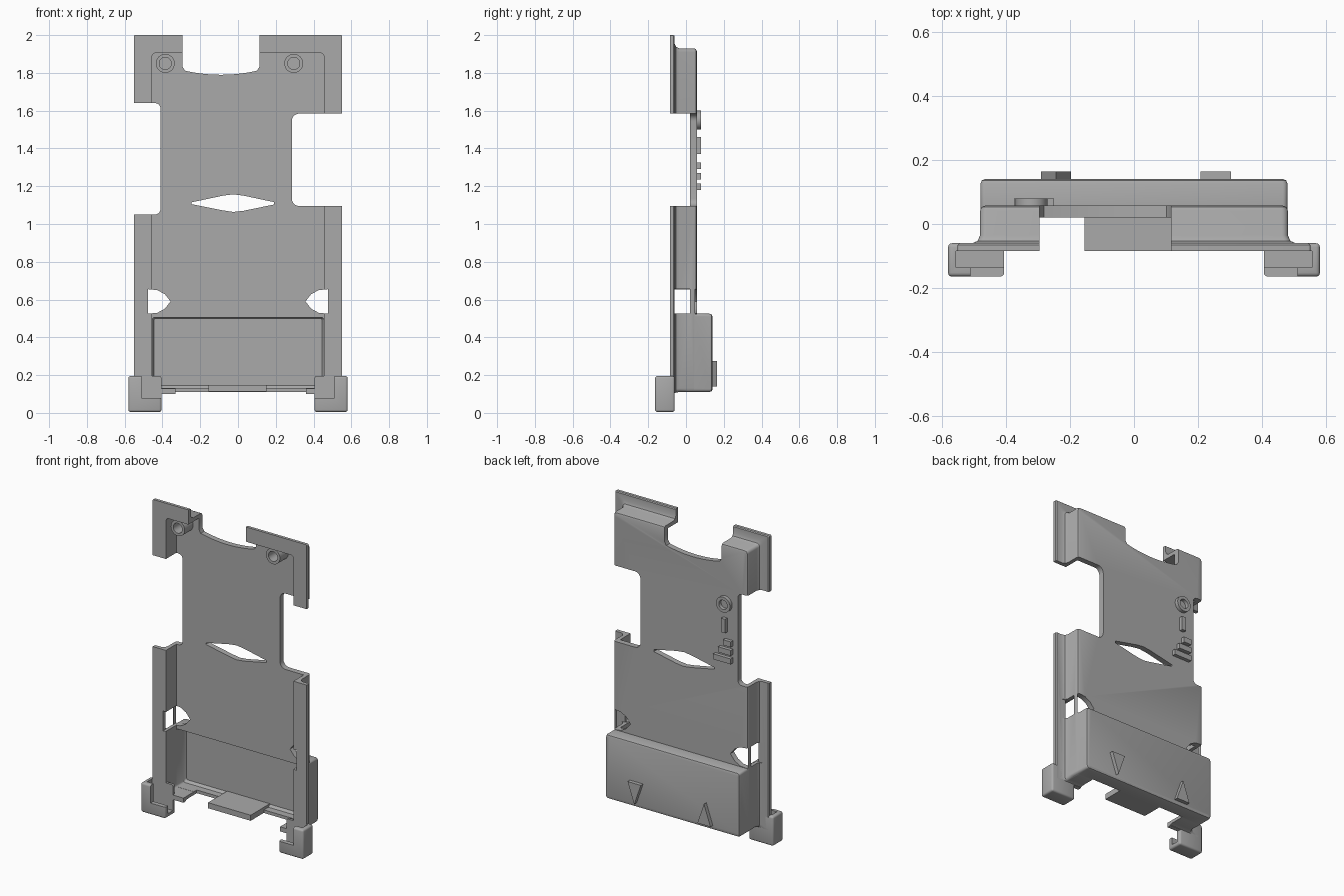
import bpy, bmesh, math

cube = bpy.data.objects.get("Cube")
if cube:
    bpy.data.objects.remove(cube, do_unlink=True)

grey = bpy.data.materials.new("plain grey")
grey.use_nodes = True
COLOUR = (0.4, 0.4, 0.4, 1)
grey.diffuse_color = COLOUR
grey.node_tree.nodes["Principled BSDF"].inputs["Base Color"].default_value = COLOUR


def loft(name, rings):
    """Skin a list of (outline, y) rings, outlines being (x, z) points."""
    bm = bmesh.new()
    loops = [[bm.verts.new((x, y, z)) for x, z in pts] for pts, y in rings]
    n = len(loops[0])
    for a, b in zip(loops, loops[1:]):
        for i in range(n):
            j = (i + 1) % n
            bm.faces.new((a[i], a[j], b[j], b[i]))
    bm.faces.new(loops[0])
    bm.faces.new(loops[-1])
    bmesh.ops.recalc_face_normals(bm, faces=bm.faces)
    mesh = bpy.data.meshes.new(name)
    bm.to_mesh(mesh)
    bm.free()
    mesh.materials.append(grey)
    obj = bpy.data.objects.new(name, mesh)
    bpy.context.collection.objects.link(obj)
    return obj


def prism(name, pts, y0, y1):
    return loft(name, [(pts, y0), (pts, y1)])


def rect(x0, x1, z0, z1, r=0.0):
    """Rectangle outline, with rounded corners if r is given."""
    if not r:
        return [(x0, z0), (x1, z0), (x1, z1), (x0, z1)]
    pts = []
    for k, (cx, cz) in enumerate(rect(x0 + r, x1 - r, z0 + r, z1 - r)):
        for s in range(6):
            a = math.pi + (k + s / 5) * math.pi / 2
            pts.append((cx + r * math.cos(a), cz + r * math.sin(a)))
    return pts


def circle(cx, cz, r, n=32):
    return [(cx + r * math.cos(i * math.tau / n), cz + r * math.sin(i * math.tau / n))
            for i in range(n)]


def apply_modifier(obj, mod):
    bpy.context.view_layer.objects.active = obj
    bpy.ops.object.modifier_apply(modifier=mod.name)


def combine(obj, other, operation="DIFFERENCE"):
    mod = obj.modifiers.new("combine", "BOOLEAN")
    mod.operation, mod.object, mod.solver = operation, other, "EXACT"
    apply_modifier(obj, mod)
    bpy.data.objects.remove(other, do_unlink=True)


def bevel(obj, width):
    mod = obj.modifiers.new("bevel", "BEVEL")
    mod.width, mod.segments, mod.limit_method = width, 3, "ANGLE"
    apply_modifier(obj, mod)


def smooth(obj):
    bpy.ops.object.select_all(action="DESELECT")
    obj.select_set(True)
    bpy.context.view_layer.objects.active = obj
    bpy.ops.object.shade_smooth_by_angle(angle=math.radians(35))


# Depths of the shell layers
FLANGE_FRONT, FLANGE_BACK = -0.085, -0.06
PANEL_FRONT, PANEL_BACK, POCKET_BACK = 0.021, 0.057, 0.14

# Tray: front flange, filleted walls and a rounded back
shell = loft("tray_shell", [
    (rect(-0.55, 0.55, 0.10, 2.0, 0.006), FLANGE_FRONT),
    (rect(-0.55, 0.55, 0.10, 2.0, 0.006), -0.066),
    (rect(-0.545, 0.545, 0.102, 1.995, 0.006), FLANGE_BACK),
    (rect(-0.505, 0.505, 0.105, 1.955, 0.02), FLANGE_BACK),
    (rect(-0.488, 0.488, 0.108, 1.938, 0.02), -0.053),
    (rect(-0.48, 0.48, 0.11, 1.93, 0.02), -0.035),
    (rect(-0.48, 0.48, 0.11, 1.93, 0.02), 0.042),
    (rect(-0.475, 0.475, 0.115, 1.925, 0.018), 0.053),
    (rect(-0.465, 0.465, 0.125, 1.915, 0.015), PANEL_BACK)])

# Deeper pocket at the bottom
combine(shell, loft("pocket", [
    (rect(-0.479, 0.479, 0.111, 0.525, 0.015), 0.0),
    (rect(-0.479, 0.479, 0.111, 0.525, 0.015), 0.125),
    (rect(-0.475, 0.475, 0.115, 0.521, 0.015), 0.136),
    (rect(-0.465, 0.465, 0.125, 0.511, 0.015), POCKET_BACK)]), "UNION")

# Hollow inside
combine(shell, prism("tray_hollow", rect(-0.455, 0.455, 0.13, 1.905, 0.02), -0.3, PANEL_FRONT))
combine(shell, loft("pocket_hollow", [
    (rect(-0.454, 0.454, 0.131, 0.505, 0.012), -0.2),
    (rect(-0.454, 0.454, 0.131, 0.505, 0.012), 0.095),
    (rect(-0.445, 0.445, 0.145, 0.5, 0.012), 0.11)]))

# Side cutouts
combine(shell, prism("right_cutout", rect(-0.8, -0.41, 1.05, 1.64, 0.03), -0.3, 0.3))
combine(shell, prism("left_cutout", rect(0.285, 0.8, 1.095, 1.585, 0.04), -0.3, 0.3))

# Top notch with a sagging floor
mid, half = -0.09, 0.205
floor = [(mid + half * t, 1.79 + 0.025 * t * t) for t in [i / 8 * 0.93 for i in range(-8, 9)]]
notch = [(mid - half, 2.2), (mid - half, 1.835)] + floor + [(mid + half, 1.835), (mid + half, 2.2)]
combine(shell, prism("top_notch", notch, -0.3, 0.3))

# Slim six-sided slot in the panel
slot = [(-0.245, 1.105), (-0.08, 1.072), (-0.025, 1.064), (0.03, 1.07), (0.19, 1.103),
        (0.19, 1.116), (0.03, 1.15), (-0.025, 1.157), (-0.08, 1.15), (-0.245, 1.115)]
combine(shell, prism("panel_slot", slot, -0.3, 0.3))

# Pointed side openings through wall and panel edge
for side in (-1, 1):
    arc = [(0.0, 0.525), (-0.05, 0.53), (-0.09, 0.552), (-0.12, 0.59),
           (-0.09, 0.628), (-0.05, 0.65), (0.0, 0.655)]
    pts = [(side * (0.477 + x), z) for x, z in arc]
    combine(shell, prism("side_opening", pts, -0.3, 0.3))
    # Wall is open behind the flange too
    combine(shell, prism("wall_opening", rect(*sorted((side * 0.46, side * 0.52)), 0.525, 0.655),
                         FLANGE_BACK, PANEL_FRONT))

# Bottom opening, leaving room for the tab
combine(shell, prism("bottom_opening", rect(-0.33, 0.36, 0.0, 0.14), -0.3, 0.05))
smooth(shell)

tab = prism("bottom_tab", rect(-0.155, 0.15, 0.112, 0.148), FLANGE_FRONT, 0.11)
smooth(tab)

# Corner clips: open hooks at the two bottom corners
for side, label in ((1, "left"), (-1, "right")):
    def span(a, b, z0, z1):
        return rect(*sorted((side * a, side * b)), z0, z1)
    clip = prism(label + "_corner_clip", span(0.405, 0.58, 0.005, 0.195), -0.164, FLANGE_BACK)
    bevel(clip, 0.012)
    combine(clip, prism("clip_channel", span(0.3, 0.555, 0.03, 0.4), -0.135, FLANGE_FRONT))
    combine(clip, prism("clip_window", span(0.3, 0.51, 0.08, 0.4), -0.3, -0.1))
    smooth(clip)

# Screw bosses at the top
for x, label in ((-0.385, "right"), (0.295, "left")):
    boss = prism(label + "_screw_boss", circle(x, 1.85, 0.05), -0.065, 0.03)
    combine(boss, prism("boss_hole", circle(x, 1.85, 0.032), -0.2, PANEL_FRONT))
    smooth(boss)

# Raised marks on the back panel
ring = prism("ring_mark", circle(-0.32, 1.55, 0.05), 0.05, 0.08)
combine(ring, prism("ring_hole", circle(-0.32, 1.55, 0.03), 0.0, 0.2))
smooth(ring)
marks = ((-0.335, -0.305, 1.37, 1.46), (-0.375, -0.32, 1.29, 1.325),
         (-0.375, -0.285, 1.235, 1.27), (-0.375, -0.25, 1.18, 1.215))
for mark in marks:
    prism("bar_mark", rect(*mark), 0.05, 0.08)

# Raised arrows on the pocket, one down and one up
for x, base, tip in ((0.255, 0.275, 0.14), (-0.243, 0.14, 0.275)):
    prism("arrow_mark", [(x - 0.047, base), (x + 0.047, base), (x, tip)], 0.13, 0.164)
